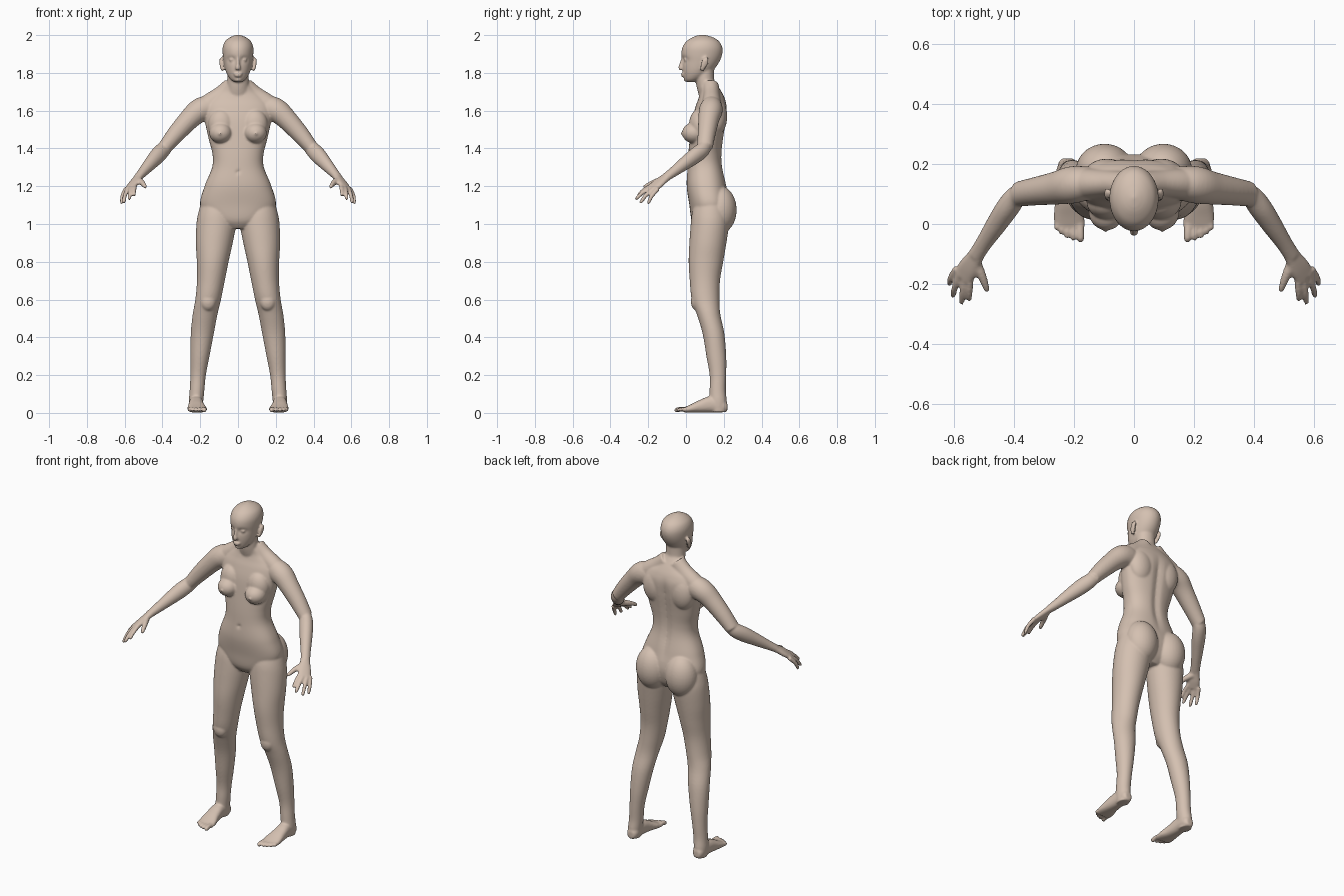
import bpy, bmesh
from math import cos, sin, pi, exp, copysign
from mathutils import Vector, Matrix

bm = bmesh.new()


def spline(rows, steps):
    """Catmull-Rom interpolation of rows of numbers."""
    out, last = [], len(rows) - 1
    for i in range(last):
        p = [rows[max(0, min(last, i + k))] for k in (-1, 0, 1, 2)]
        for s in range(steps):
            t = s / steps
            out.append([b + .5 * t * (c - a + t * (2*a - 5*b + 4*c - d + t * (3*(b - c) + d - a)))
                        for a, b, c, d in zip(*p)])
    return out + [list(rows[-1])]


def tube(rows, ref, axis=None, pair=True, n=32, steps=5, power=2.0):
    """Loft rings (x, y, z, a, b); b is measured along ref. Pairs are mirrored."""
    rows = spline(rows, steps)
    ref = Vector(ref)
    pts = [Vector(r[:3]) for r in rows]
    made = []
    for side in ((1, -1) if pair else (1,)):
        rings = []
        for i, r in enumerate(rows):
            t = Vector(axis) if axis else (pts[min(i + 1, len(pts) - 1)] - pts[max(i - 1, 0)])
            t.normalize()
            v = (ref - t * ref.dot(t)).normalized()
            u = t.cross(v)
            ring = []
            for k in range(n):
                c, s = cos(2*pi*k/n), sin(2*pi*k/n)
                c = copysign(abs(c) ** (2/power), c)
                s = copysign(abs(s) ** (2/power), s)
                p = pts[i] + u * c * max(r[3], .001) + v * s * max(r[4], .001)
                ring.append(bm.verts.new((p.x * side, p.y, p.z)))
            rings.append(ring)
            made += ring
        for a, b in zip(rings, rings[1:]):
            for k in range(n):
                bm.faces.new((a[k], a[k-1], b[k-1], b[k]))
        bm.faces.new(rings[0])
        bm.faces.new(rings[-1])
    return made


def column(rows, pair=False, **kw):
    """Upright loft from rows (z, x min, x max, y front, y back)."""
    return tube([((a+b)/2, (c+d)/2, z, (b-a)/2, (d-c)/2) for z, a, b, c, d in rows],
                (0, 1, 0), (0, 0, 1), pair, **kw)


def ball(c, r, pair=True):
    for s in ((1, -1) if pair else (1,)):
        bmesh.ops.create_uvsphere(bm, u_segments=32, v_segments=20, radius=1,
                                  matrix=Matrix.Translation((c[0]*s, c[1], c[2])) @ Matrix.Diagonal((*r, 1)))


def digit(a, m, b, r0, r1):
    """Finger or toe with a rounded end."""
    a, m, b = Vector(a), Vector(m), Vector(b)
    e = b - (b - m).normalized() * r1 * .7
    tube([(*a, r0, r0), (*m, (r0+r1)/2, (r0+r1)/2), (*e, r1*.9, r1*.9), (*b, r1*.3, r1*.3)],
         (.3, .2, 1), n=14, steps=4)


# torso with spine groove and navel
torso = column([(z, -w, w, f, b) for z, w, f, b in [
    (.975, .07, .06, .18), (1.02, .15, .03, .215), (1.1, .2, .018, .232), (1.2, .177, .004, .215),
    (1.3, .137, .008, .194), (1.37, .135, .012, .19), (1.45, .155, .02, .198), (1.55, .176, .032, .213),
    (1.62, .18, .05, .216), (1.665, .15, .066, .205), (1.7, .105, .073, .188), (1.735, .066, .068, .166),
    (1.76, .05, .07, .15)]], n=72, steps=8, power=2.3)
for v in torso:
    if v.co.y > .12 and 1.15 < v.co.z < 1.66:
        v.co.y -= .011 * exp(-(v.co.x / .022) ** 2) * min(1, (v.co.z - 1.15) * 8, (1.66 - v.co.z) * 10)
    elif v.co.y < .06:
        v.co.y += .009 * exp(-(v.co.x**2 + (v.co.z - 1.275)**2) / .009**2)

# neck
column([(1.66, -.075, .075, .075, .19), (1.71, -.062, .062, .06, .168), (1.76, -.057, .057, .052, .15),
        (1.84, -.055, .055, .05, .15)])

# head with eye sockets
head = column([(z, -w, w, f, b) for z, w, f, b in [
    (1.752, .022, .004, .05), (1.765, .04, -.008, .08), (1.79, .057, -.014, .12), (1.82, .068, -.018, .15),
    (1.86, .076, -.019, .177), (1.9, .081, -.024, .192), (1.935, .081, -.019, .192), (1.965, .07, 0, .177),
    (1.985, .048, .028, .15), (1.996, .025, .053, .12), (2.002, .006, .08, .095)]], n=72, steps=6)
for v in head:
    if v.co.y < .06:
        v.co.y += .013 * exp(-((abs(v.co.x) - .033) / .02) ** 2 - ((v.co.z - 1.87) / .014) ** 2)
ball((.032, .003, 1.869), (.015, .015, .011))
tube([(0, -.016, 1.88, .007, .008), (0, -.023, 1.85, .009, .011), (0, -.027, 1.828, .014, .013),
      (0, -.024, 1.816, .012, .01)], (0, 1, 0), pair=False, n=20)
ball((0, -.014, 1.794), (.024, .014, .007), False)
ball((0, -.014, 1.784), (.02, .013, .006), False)
ball((0, .004, 1.765), (.022, .016, .013), False)

# ears
tube([(.08, .085, 1.812, .008, .01), (.086, .09, 1.83, .009, .014), (.09, .1, 1.855, .009, .019),
      (.09, .104, 1.872, .008, .016), (.086, .1, 1.88, .005, .008)], (0, 1, 0), n=20)

# breasts and chest
ball((.092, .043, 1.482), (.06, .064, .055))
ball((.088, .072, 1.525), (.07, .056, .085))
ball((.096, -.02, 1.478), (.008, .008, .008))

# shoulder blades and trapezius
ball((.09, .165, 1.57), (.075, .053, .1))
tube([(.03, .13, 1.73, .05, .045), (.08, .135, 1.68, .055, .045), (.15, .135, 1.635, .055, .05),
      (.2, .13, 1.6, .05, .05)], (0, 1, 0))

# buttocks
ball((.098, .18, 1.075), (.096, .088, .125))

# legs
column([(1.13, .02, .19, .05, .21), (1.06, .012, .21, .032, .225), (1, .01, .22, .025, .228),
        (.9, .028, .223, .018, .214), (.8, .05, .218, .014, .197), (.7, .07, .217, .02, .18),
        (.6, .09, .226, .03, .177), (.52, .109, .24, .058, .182), (.42, .128, .25, .088, .203),
        (.3, .151, .252, .108, .213), (.2, .17, .252, .125, .213), (.12, .178, .256, .125, .211),
        (.06, .184, .26, .125, .216), (.004, .192, .256, .135, .212)], pair=True, n=40)
ball((.158, .058, .59), (.042, .032, .05))

# feet and toes
tube([(.222, .219, .03, .02, .022), (.221, .195, .037, .034, .034), (.222, .13, .045, .037, .043),
      (.221, .07, .034, .043, .033), (.217, .025, .023, .051, .022), (.215, -.012, .015, .051, .013)],
     (0, 0, 1), (0, -1, 0), power=2.4)
for x0, x1, y, r in [(.182, .177, -.062, .0135), (.203, .203, -.056, .0105), (.222, .224, -.049, .01),
                     (.24, .243, -.036, .01), (.255, .26, -.02, .01)]:
    digit((x0, .015, .018), (x0 * .5 + x1 * .5, y * .5, .019), (x1, y, .012), r, r)

# arms
tube([(.12, .135, 1.61, .055, .05), (.165, .135, 1.612, .066, .058), (.21, .13, 1.597, .063, .062),
      (.26, .12, 1.552, .055, .055), (.33, .109, 1.475, .047, .047), (.385, .1, 1.408, .038, .042)],
     (0, 1, 0))
tube([(.365, .108, 1.43, .03, .035), (.395, .09, 1.395, .036, .041), (.425, .05, 1.363, .038, .043),
      (.462, -.005, 1.322, .034, .036), (.5, -.062, 1.279, .028, .027), (.53, -.108, 1.246, .027, .02)],
     (.55, -.32, .8))

# hands
tube([(.518, -.09, 1.258, .026, .019), (.535, -.118, 1.238, .03, .018), (.553, -.148, 1.214, .037, .017),
      (.572, -.178, 1.19, .036, .013)], (.55, -.32, .8), power=2.3)
for a, m, b in [((.546, -.175, 1.206), (.549, -.22, 1.182), (.55, -.256, 1.15)),
                ((.563, -.172, 1.2), (.572, -.226, 1.168), (.576, -.267, 1.13)),
                ((.58, -.162, 1.193), (.597, -.209, 1.155), (.605, -.243, 1.11)),
                ((.592, -.148, 1.187), (.611, -.18, 1.15), (.617, -.203, 1.106))]:
    digit(a, m, b, .0125, .01)
digit((.53, -.125, 1.234), (.507, -.175, 1.218), (.489, -.226, 1.194), .019, .011)

# fuse all parts into one smooth skin
bmesh.ops.recalc_face_normals(bm, faces=bm.faces)
mesh = bpy.data.meshes.new("body")
bm.to_mesh(mesh)
bm.free()
body = bpy.data.objects.new("body", mesh)
bpy.context.collection.objects.link(body)
remesh = body.modifiers.new("fuse", 'REMESH')
remesh.mode = 'VOXEL'
remesh.voxel_size = .0055
remesh.use_smooth_shade = True
soften = body.modifiers.new("soften", 'SMOOTH')
soften.factor = .5
soften.iterations = 6
skin = bpy.data.materials.new("skin")
skin.diffuse_color = (.66, .53, .44, 1)
mesh.materials.append(skin)
